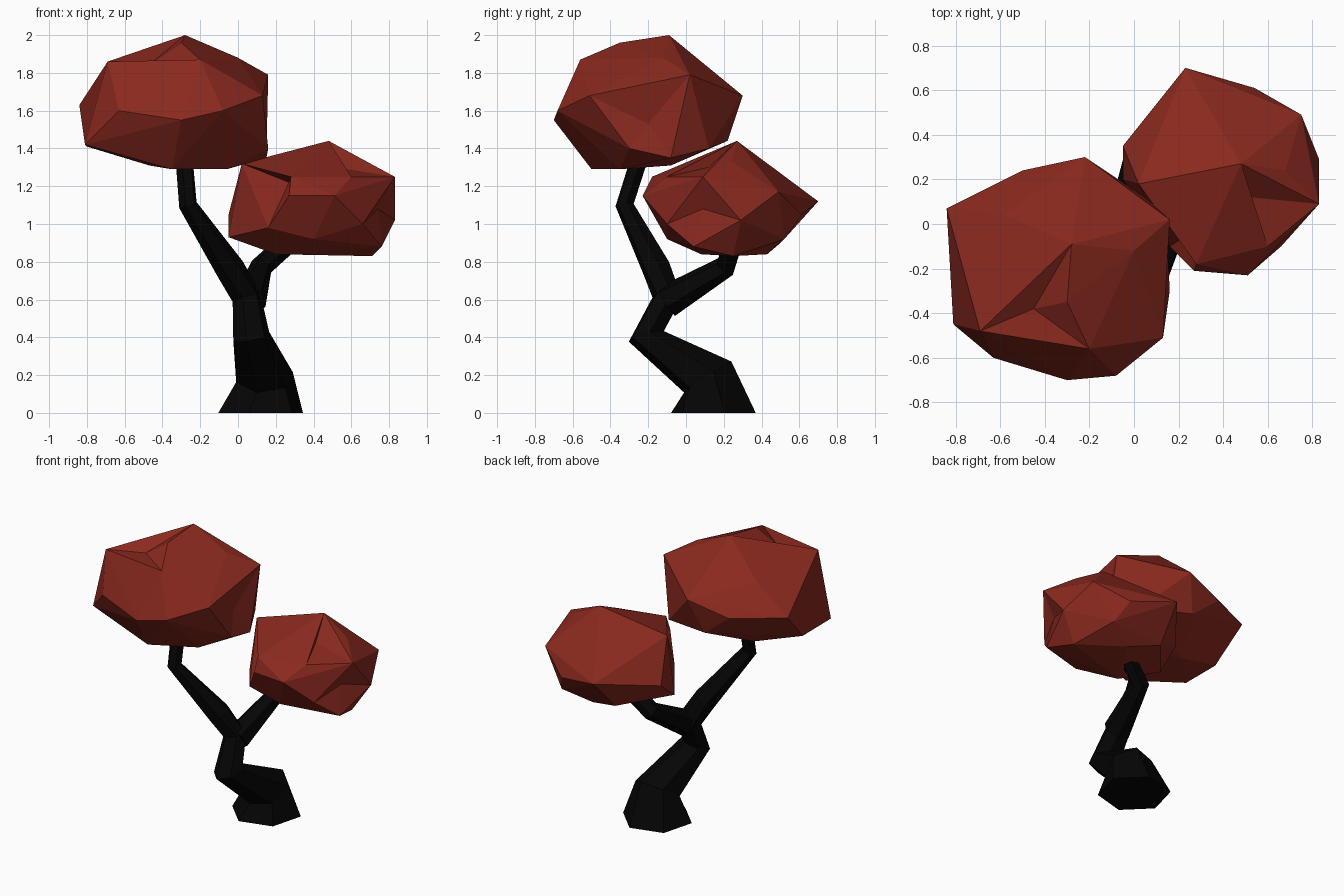
import bpy
import bmesh
import math
from mathutils import Vector

default_cube = bpy.data.objects.get("Cube")
if default_cube:
    bpy.data.objects.remove(default_cube, do_unlink=True)


def make_material(name, color):
    material = bpy.data.materials.new(name)
    material.use_nodes = True
    material.diffuse_color = color
    material.node_tree.nodes["Principled BSDF"].inputs["Base Color"].default_value = color
    return material


def finish(bm, name, material):
    """Turn the bmesh into a flat shaded object with one material."""
    bmesh.ops.recalc_face_normals(bm, faces=bm.faces)
    mesh = bpy.data.meshes.new(name)
    bm.to_mesh(mesh)
    bm.free()
    mesh.materials.append(material)
    tree_part = bpy.data.objects.new(name, mesh)
    bpy.context.collection.objects.link(tree_part)
    return tree_part


def limb(name, path, material, sides=6):
    """Tapered tube through (centre, radius) stations, mitred at each bend."""
    bm = bmesh.new()
    centres = [Vector(centre) for centre, radius in path]
    steps = [(b - a).normalized() for a, b in zip(centres, centres[1:])]
    rings = []
    for i, (centre, radius) in enumerate(path):
        before = steps[max(i - 1, 0)]
        after = steps[min(i, len(steps) - 1)]
        normal = (before + after).normalized()
        if centre[2] == 0:
            normal = Vector((0, 0, 1))
        side = Vector((1, 0, 0))
        side = (side - normal * side.dot(normal)).normalized()
        other = normal.cross(side)
        ring = []
        for k in range(sides):
            angle = math.tau * (k + .25) / sides
            offset = side * math.cos(angle) + other * math.sin(angle)
            ring.append(bm.verts.new(centres[i] + offset * radius))
        rings.append(ring)
    for low, high in zip(rings, rings[1:]):
        for k in range(sides):
            n = (k + 1) % sides
            bm.faces.new((low[k], low[n], high[n], high[k]))
    bm.faces.new(rings[0])
    bm.faces.new(rings[-1])
    return finish(bm, name, material)


def crown(name, corners, dents, material):
    """Faceted foliage: the hull of its corners, with patches pushed in."""
    bm = bmesh.new()
    for corner in corners:
        bm.verts.new(corner)
    hull = bmesh.ops.convex_hull(bm, input=bm.verts)
    loose = [v for v in hull["geom_interior"] if isinstance(v, bmesh.types.BMVert)]
    bmesh.ops.delete(bm, geom=loose, context="VERTS")
    for position, count in dents:
        dent = Vector(position)
        # Open the nearest face and its closest neighbours, then fan the hole
        faces = sorted(bm.faces, key=lambda f: (f.calc_center_median() - dent).length)
        touching = [f for f in faces[1:] if set(f.edges) & set(faces[0].edges)]
        patch = [faces[0]] + touching[:count - 1]
        bmesh.ops.delete(bm, geom=patch, context="FACES")
        rim = [e for e in bm.edges if e.is_boundary]
        centre = bm.verts.new(dent)
        for edge in rim:
            bm.faces.new((*edge.verts, centre))
    return finish(bm, name, material)


bark = make_material("black bark", (0.0014, 0.0014, 0.0014, 1))
foliage = make_material("dark red foliage", (0.25, 0.022, 0.013, 1))

# Trunk with its flared foot, bending forward and on into the tall branch
limb("trunk", [
    ((.12, .145, 0), .232),
    ((.14, .115, .19), .155),
    ((.07, -.21, .405), .1),
    ((.045, -.1, .61), .08),
    ((-.04, -.155, .76), .078),
    ((-.265, -.325, 1.1), .05),
    ((-.29, -.23, 1.4), .047),
], bark)

# Short branch towards the back
limb("side_branch", [
    ((.06, -.1, .59), .09),
    ((.125, .21, .775), .06),
    ((.32, .26, .95), .055),
], bark)

# Large foliage mass on the tall branch
crown("upper_crown", [
    (-.28, -.09, 2), (-.3, -.35, 1.96), (-.2, -.56, 1.87),
    (-.69, -.48, 1.86), (0, -.12, 1.88), (.16, .02, 1.79),
    (-.22, .3, 1.68), (-.58, .04, 1.8), (-.84, .07, 1.63),
    (-.5, .24, 1.6), (-.81, -.45, 1.42), (-.63, -.6, 1.6),
    (-.3, -.7, 1.55), (-.08, -.68, 1.6), (.13, -.51, 1.68),
    (.16, -.3, 1.4), (.15, -.08, 1.35), (-.06, -.35, 1.29),
    (-.35, -.5, 1.29), (-.8, -.15, 1.41), (-.47, -.08, 1.31),
    (-.3, .22, 1.44), (.05, .12, 1.4),
], [((-.45, -.38, 1.86), 2), ((.1, -.2, 1.53), 2)], foliage)

# Smaller foliage mass on the side branch
crown("lower_crown", [
    (.48, .27, 1.44), (.32, .22, 1.38), (.23, .7, 1.12),
    (.54, .61, 1.05), (.75, .49, 1.17), (.83, .09, 1.25),
    (.83, .29, 1.02), (.51, -.23, 1.15), (.27, -.21, 1.15),
    (.28, -.18, 1.25), (.02, .18, 1.32), (-.05, .35, 1.05),
    (-.05, .2, .93), (.16, -.1, .98), (.4, -.1, .92),
    (.66, -.1, 1), (.76, .04, .88), (.71, .25, .83),
    (.2, .08, .84), (.42, .43, .84), (.2, .5, .9),
    (.6, .52, .92), (.6, -.1, 1.25), (.68, .24, 1.33),
], [((.27, -.03, 1.22), 2), ((.52, .12, 1.3), 1), ((.74, .09, 1.08), 2)], foliage)
